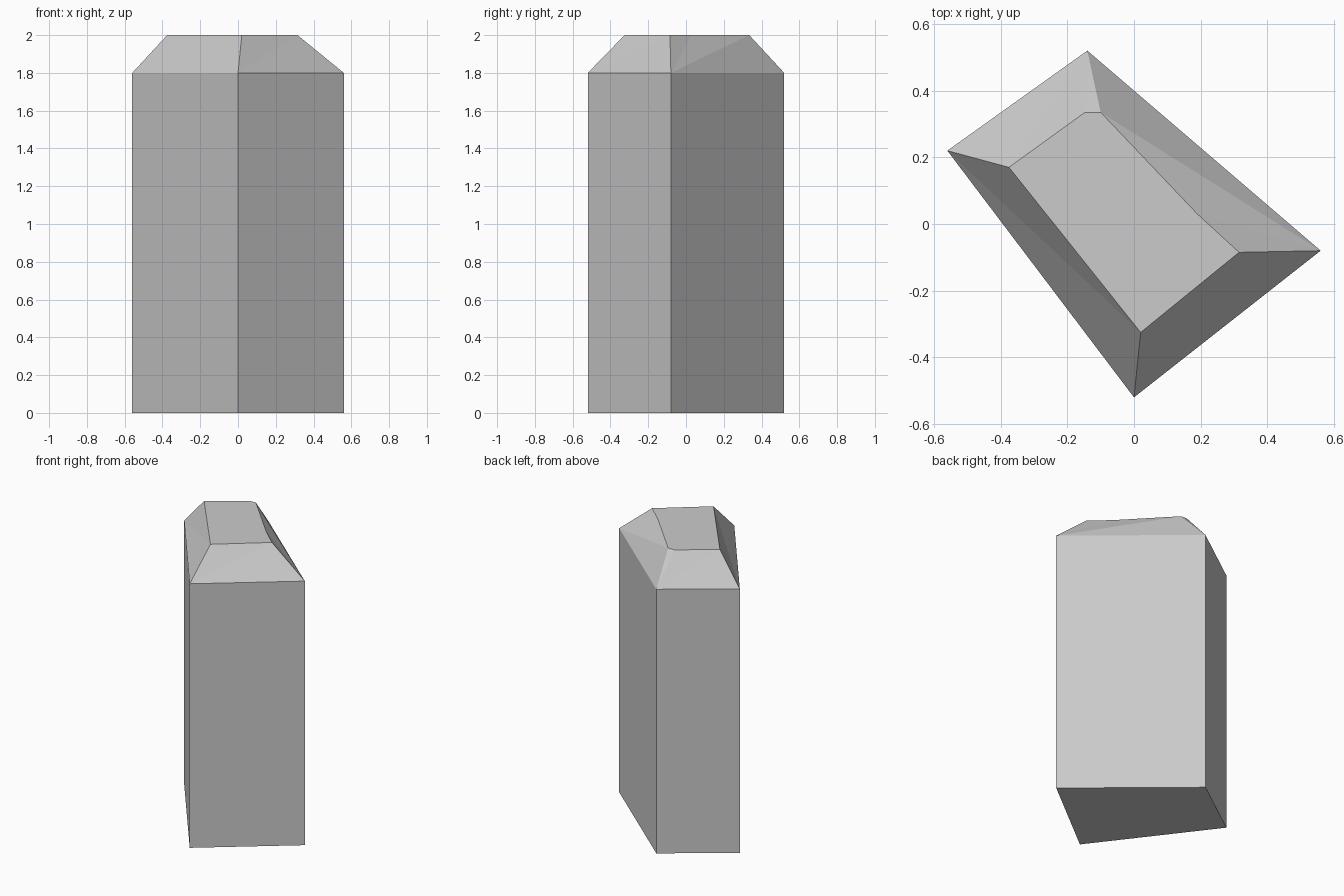
import bpy, bmesh

if "Cube" in bpy.data.objects:
    bpy.data.objects.remove(bpy.data.objects["Cube"])

# Outline of the block (counter-clockwise) and of its smaller chipped top
BASE = [(-0.56, 0.22), (0.0, -0.52), (0.56, -0.08), (-0.14, 0.52)]
TOP = [(-0.375, 0.17), (0.02, -0.325), (0.315, -0.085),
       (0.19, 0.03), (-0.10, 0.335), (-0.147, 0.335)]

bm = bmesh.new()


def ring(points, z):
    return [bm.verts.new((x, y, z)) for x, y in points]


floor, shoulder, crown = ring(BASE, 0), ring(BASE, 1.8), ring(TOP, 2.0)

# Underside, flat top and four upright walls
bm.faces.new(floor[::-1])
bm.faces.new(crown)
for i in range(4):
    j = (i + 1) % 4
    bm.faces.new((floor[i], floor[j], shoulder[j], shoulder[i]))

# Sloping rim between the walls and the top
A, B, C, D = shoulder
a, b, c, p, d2, d = crown
for face in ((A, B, b), (A, b, a), (B, C, c), (B, c, b),
             (C, p, c), (C, d2, p), (C, D, d2), (D, d, d2),
             (D, A, a), (D, a, d)):
    bm.faces.new(face)

bm.normal_update()
mesh = bpy.data.meshes.new("stone_block")
bm.to_mesh(mesh)
bm.free()
bpy.context.collection.objects.link(bpy.data.objects.new("stone_block", mesh))
